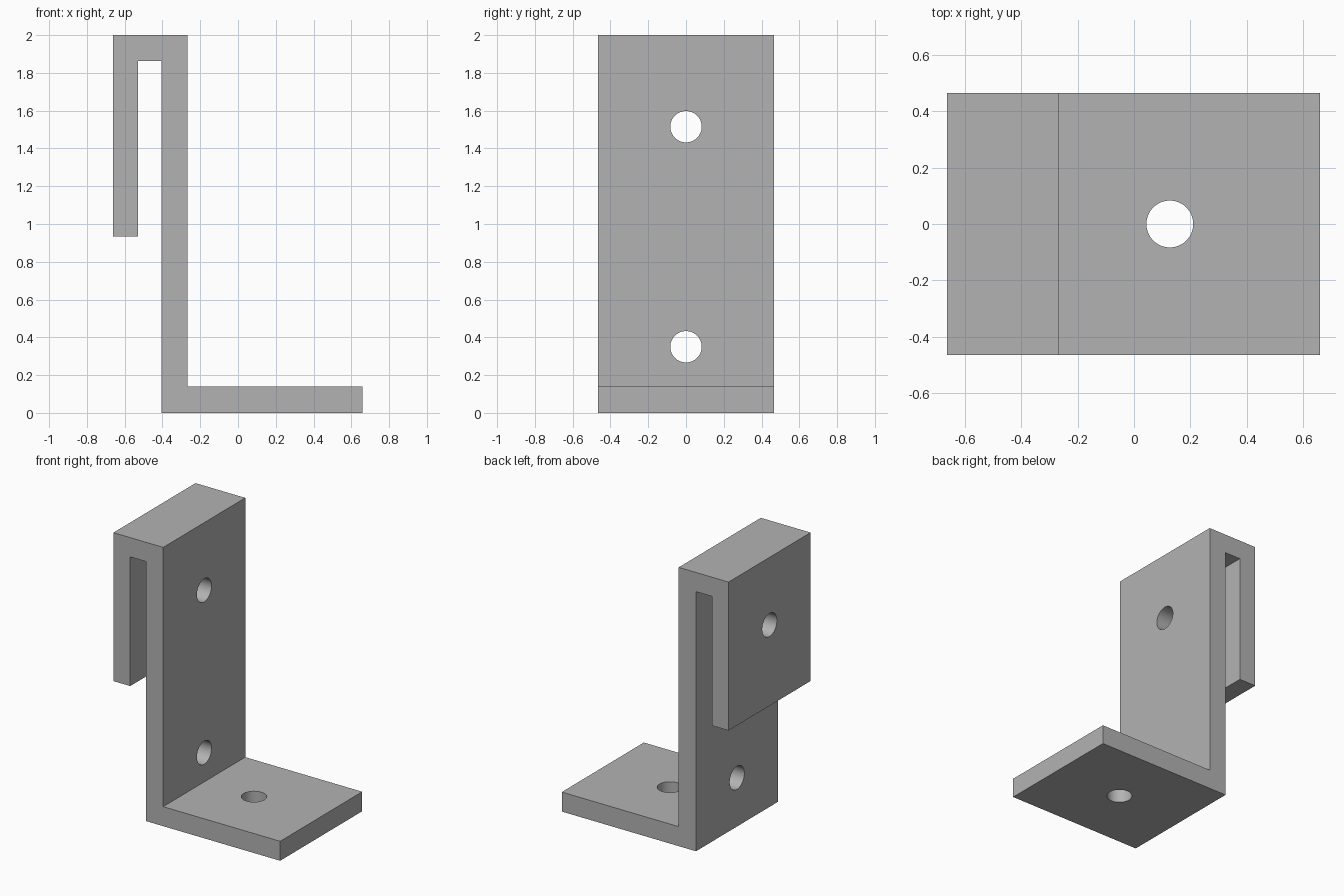
import bpy, bmesh, math

if "Cube" in bpy.data.objects:
    bpy.data.objects.remove(bpy.data.objects["Cube"], do_unlink=True)

HALF_DEPTH = 0.465
HOLE_RADIUS = 0.083

# Single grey finish
grey = bpy.data.materials.new("plain_grey")
grey.use_nodes = True
colour = (0.45, 0.45, 0.45, 1)
grey.diffuse_color = colour
grey.node_tree.nodes["Principled BSDF"].inputs["Base Color"].default_value = colour

# Bracket: hooked side profile (x, z) extruded along y
left, lip_in, back, face, right = -0.663, -0.53, -0.405, -0.268, 0.66
foot_top, lip_bottom, slot_top, top = 0.14, 0.935, 1.862, 2.0
profile = [(back, 0), (right, 0), (right, foot_top), (face, foot_top),
           (face, top), (left, top), (left, lip_bottom), (lip_in, lip_bottom),
           (lip_in, slot_top), (back, slot_top)]

bm = bmesh.new()
outline = bm.faces.new([bm.verts.new((x, -HALF_DEPTH, z)) for x, z in profile])
swept = bmesh.ops.extrude_face_region(bm, geom=[outline])["geom"]
bmesh.ops.translate(bm, vec=(0, 2 * HALF_DEPTH, 0),
                    verts=[v for v in swept if isinstance(v, bmesh.types.BMVert)])
bmesh.ops.recalc_face_normals(bm, faces=bm.faces)
mesh = bpy.data.meshes.new("hook_bracket")
bm.to_mesh(mesh)
bm.free()
mesh.materials.append(grey)
bracket = bpy.data.objects.new("hook_bracket", mesh)
bpy.context.collection.objects.link(bracket)


def drill(name, location, length, rotation=(0, 0, 0)):
    """Cut a round hole through the bracket."""
    bpy.ops.mesh.primitive_cylinder_add(vertices=64, radius=HOLE_RADIUS, depth=length,
                                        location=location, rotation=rotation)
    cutter = bpy.context.object
    cutter.name = name
    cutter.hide_render = True
    cutter.data.materials.append(grey)
    cut = bracket.modifiers.new(name, "BOOLEAN")
    cut.operation = "DIFFERENCE"
    cut.solver = "EXACT"
    cut.object = cutter
    bpy.ops.object.select_all(action="DESELECT")
    bracket.select_set(True)
    bpy.context.view_layer.objects.active = bracket
    bpy.ops.object.modifier_apply(modifier=cut.name)
    bpy.data.objects.remove(cutter, do_unlink=True)


# Upper hole passes through lip and upright, lower one through the upright
sideways = (0, math.pi / 2, 0)
drill("upper_hole", (-0.45, 0, 1.515), 0.8, sideways)
drill("lower_hole", (-0.34, 0, 0.35), 0.4, sideways)
drill("foot_hole", (0.127, 0, 0.07), 0.4)

bpy.ops.object.shade_smooth_by_angle(angle=math.radians(30))
